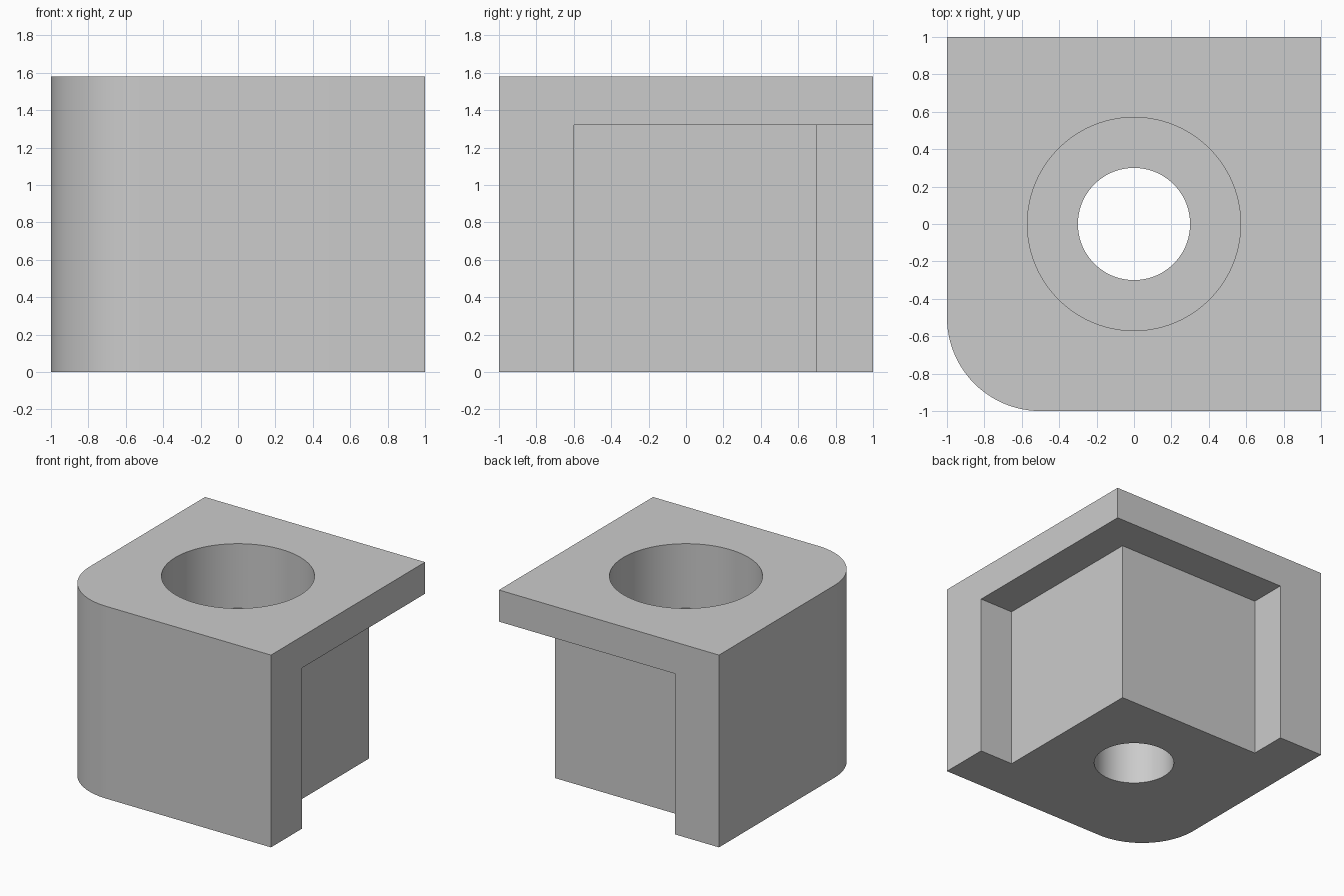
import bpy
import bmesh
import math

if "Cube" in bpy.data.objects:
    bpy.data.objects.remove(bpy.data.objects["Cube"], do_unlink=True)

HEIGHT = 1.58
PLATE_UNDERSIDE = 1.32
COUNTERBORE_FLOOR = 1.05
CORNER = 0.5

grey = bpy.data.materials.new("plain_grey")
grey.use_nodes = True
colour = (0.6, 0.6, 0.6, 1)
grey.diffuse_color = colour
grey.node_tree.nodes["Principled BSDF"].inputs["Base Color"].default_value = colour


def arc(cx, cy, radius, start, end, steps):
    """Points along a circular arc, both ends included."""
    angles = [start + (end - start) * i / steps for i in range(steps + 1)]
    return [(cx + radius * math.cos(a), cy + radius * math.sin(a)) for a in angles]


def prism(name, outline, bottom, top):
    """Extrude a counter-clockwise outline from bottom to top."""
    bm = bmesh.new()
    base = bm.faces.new([bm.verts.new((x, y, bottom)) for x, y in outline])
    side = bmesh.ops.extrude_face_region(bm, geom=[base], use_keep_orig=True)
    moved = [v for v in side["geom"] if isinstance(v, bmesh.types.BMVert)]
    bmesh.ops.translate(bm, verts=moved, vec=(0, 0, top - bottom))
    bmesh.ops.recalc_face_normals(bm, faces=bm.faces)
    mesh = bpy.data.meshes.new(name)
    bm.to_mesh(mesh)
    bm.free()
    mesh.materials.append(grey)
    obj = bpy.data.objects.new(name, mesh)
    bpy.context.collection.objects.link(obj)
    return obj


def cut(target, cutter):
    """Subtract the cutter, then remove it."""
    cutter.hide_render = True
    mod = target.modifiers.new(cutter.name, "BOOLEAN")
    mod.operation = "DIFFERENCE"
    mod.solver = "EXACT"
    mod.object = cutter
    bpy.context.view_layer.objects.active = target
    bpy.ops.object.modifier_apply(modifier=mod.name)
    bpy.data.objects.remove(cutter, do_unlink=True)


# Block with one rounded vertical corner
rounded = arc(CORNER - 1, CORNER - 1, CORNER, math.pi, 1.5 * math.pi, 24)
block = prism("bored_block", rounded + [(1, -1), (1, 1), (-1, 1)], 0, HEIGHT)

# Recess below the top plate, wrapping around the inner corner
recess = [(0.7, -0.6), (1.2, -0.6), (1.2, 1.2), (-0.6, 1.2), (-0.6, 0.7), (0.7, 0.7)]
cut(block, prism("recess_cutter", recess, -0.2, PLATE_UNDERSIDE))

# Wide counterbore from the top and narrow hole right through
for name, radius, bottom in (("counterbore_cutter", 0.57, COUNTERBORE_FLOOR),
                             ("through_hole_cutter", 0.3, -0.2)):
    circle = arc(0, 0, radius, 0, 2 * math.pi, 96)[:-1]
    cut(block, prism(name, circle, bottom, HEIGHT + 0.2))

bpy.ops.object.select_all(action="DESELECT")
block.select_set(True)
bpy.context.view_layer.objects.active = block
bpy.ops.object.shade_smooth_by_angle(angle=math.radians(30))
